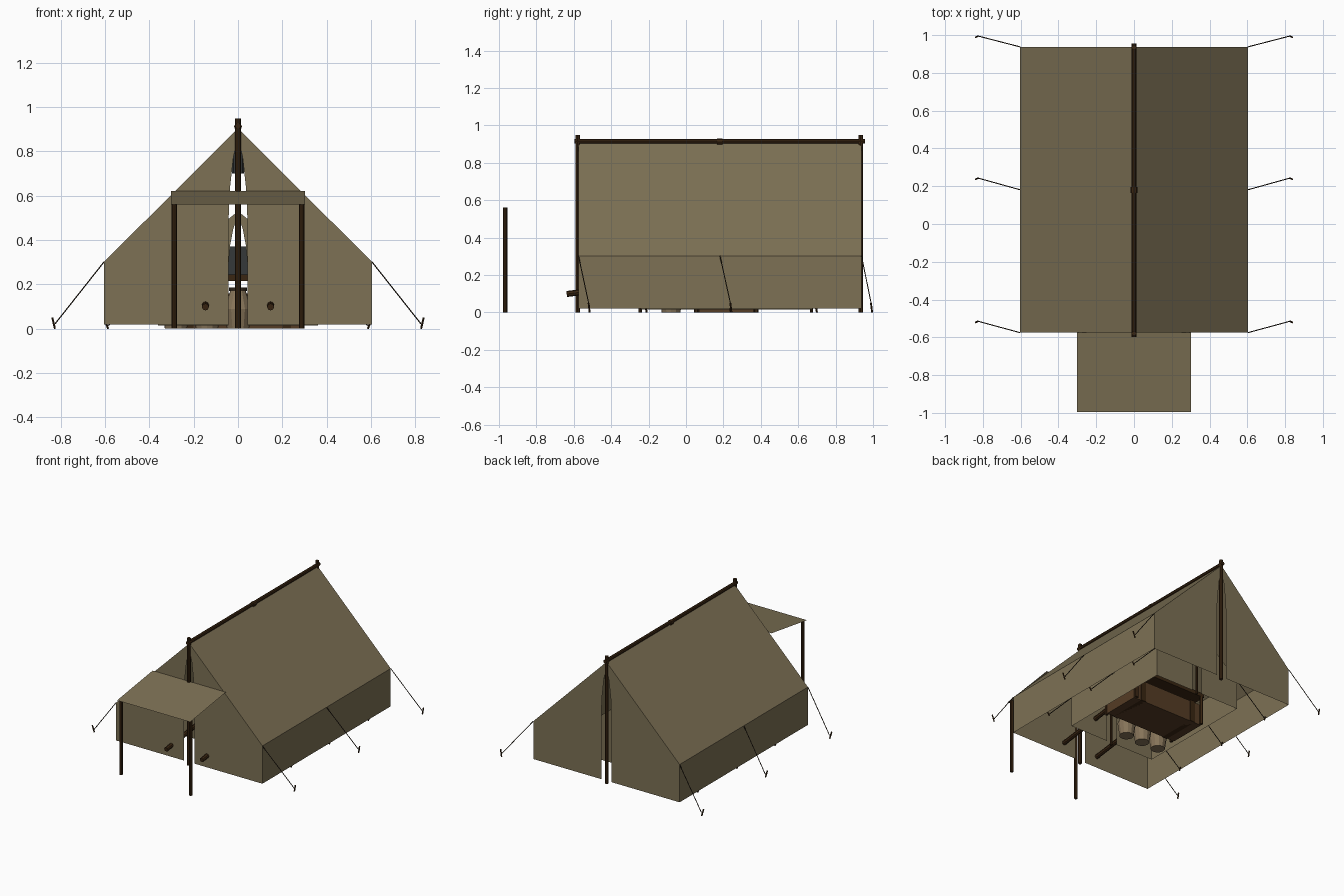
import bpy, bmesh, math
from mathutils import Vector

if "Cube" in bpy.data.objects:
    bpy.data.objects.remove(bpy.data.objects["Cube"])


def material(name, color):
    m = bpy.data.materials.new(name)
    m.diffuse_color = (*color, 1)
    m.use_nodes = True
    m.node_tree.nodes["Principled BSDF"].inputs["Base Color"].default_value = m.diffuse_color
    return m


CANVAS = material("olive canvas", (0.205, 0.165, 0.09))
WOOD = material("dark wood", (0.042, 0.019, 0.006))
ROPE = material("dark rope", (0.03, 0.02, 0.011))
CRATE = material("brown crate", (0.09, 0.045, 0.018))
SLATE = material("slate metal", (0.035, 0.04, 0.042))
SACK = material("tan sack", (0.24, 0.175, 0.1))


def mesh(name, verts, faces, mat):
    me = bpy.data.meshes.new(name)
    me.from_pydata(verts, [], faces)
    me.materials.append(mat)
    ob = bpy.data.objects.new(name, me)
    bpy.context.collection.objects.link(ob)
    return ob


def rod(name, a, b, r, mat, sides=8, r2=None):
    """Straight cylinder or cone between two points."""
    a, b = Vector(a), Vector(b)
    bm = bmesh.new()
    bmesh.ops.create_cone(bm, cap_ends=True, segments=sides, radius1=r,
                          radius2=r if r2 is None else r2, depth=(b - a).length)
    me = bpy.data.meshes.new(name)
    bm.to_mesh(me)
    bm.free()
    me.materials.append(mat)
    ob = bpy.data.objects.new(name, me)
    ob.location = (a + b) / 2
    ob.rotation_mode = 'QUATERNION'
    ob.rotation_quaternion = (b - a).to_track_quat('Z', 'Y')
    bpy.context.collection.objects.link(ob)
    return ob


def box(name, lo, hi, mat):
    x, y, z = zip(lo, hi)
    v = [(x[i], y[j], z[k]) for i in (0, 1) for j in (0, 1) for k in (0, 1)]
    f = [(0, 1, 3, 2), (4, 6, 7, 5), (0, 4, 5, 1), (2, 3, 7, 6), (0, 2, 6, 4), (1, 5, 7, 3)]
    return mesh(name, v, f, mat)


def tent(tag, w, y0, y1, base, eave, ridge, gap, pole_r, peg_x, peg_ys, peg_h):
    # roof slopes and low side walls as one sheet
    prof = [(-w, base), (-w, eave), (0, ridge), (w, eave), (w, base)]
    v = [(x, y, z) for y in (y0, y1) for x, z in prof]
    mesh(tag + "_roof_and_walls", v, [(i, i + 1, i + 6, i + 5) for i in range(4)], CANVAS)
    # gable ends with a tapering door slit
    h = ridge - base
    for end, y in (("front", y0), ("back", y1)):
        for s, side in ((-1, "left"), (1, "right")):
            p = [(w, base), (w, eave), (0, ridge), (0, base + h * .96),
                 (gap * .5, base + h * .85), (gap * .85, base + h * .7),
                 (gap, base + h * .55), (gap, base)]
            mesh(f"{tag}_{end}_{side}_gable", [(s * a, y, b) for a, b in p],
                 [tuple(range(len(p)))], CANVAS)
        # upright pole
        yy = y - .004
        rod(f"{tag}_{end}_pole", (0, yy, 0), (0, yy, ridge + pole_r * 3.3), pole_r, WOOD)
    rod(tag + "_ridge_pole", (0, y0 - .022, ridge + .01), (0, y1 + .018, ridge + .01),
        pole_r, WOOD)
    # guy lines and leaning pegs
    for s in (-1, 1):
        for y, py in zip((y0, (y0 + y1) / 2, y1), peg_ys):
            rod(tag + "_guy_line", (s * w, y, eave), (s * (peg_x - .005), py, peg_h * .45),
                .0028, ROPE, 5)
            rod(tag + "_peg", (s * (peg_x - .004), py, 0), (s * (peg_x + .008), py - .006, peg_h),
                .005, WOOD, 6)


# outer tent and the smaller sleeping tent inside it
tent("outer", .604, -.575, .938, .02, .302, .905, .042, .013, .83, (-.515, .243, .995), .05)
tent("inner", .36, -.24, .675, .015, .24, .53, .042, .009, .59, (-.21, .24, .70), .03)

# awning sheet with its two posts
mesh("awning", [(-.302, -.995, .56), (.302, -.995, .56), (.302, -.575, .622), (-.302, -.575, .622)],
     [(0, 1, 2, 3)], CANVAS)
for s in (-1, 1):
    rod("awning_post", (s * .288, -.967, 0), (s * .288, -.967, .562), .012, WOOD)

# ridge tie and hanging lantern
rod("ridge_tie", (0, .165, .912), (0, .195, .912), .018, WOOD)
rod("lantern_cord", (0, .18, .9), (0, .18, .82), .003, ROPE, 5)
rod("lantern_cap", (0, .18, .79), (0, .18, .82), .034, SLATE, 8, .01)
rod("lantern_body", (0, .18, .70), (0, .18, .79), .028, SLATE)

# carrying rails poking through the front wall
for s in (-1, 1):
    rod("carry_rail", (s * .147, -.638, .098), (s * .147, -.10, .17), .016, WOOD)

# low chest, table and metal trunk
box("low_chest", (-.30, .07, 0), (.30, .36, .16), CRATE)
for x in (-.22, .22):
    box("chest_strap", (x - .02, .064, 0), (x + .02, .366, .166), WOOD)
box("table_top", (-.31, .05, .215), (.31, .38, .245), WOOD)
for x in (-.29, .29):
    for y in (.055, .375):
        rod("table_leg", (x, y, 0), (x, y, .215), .012, WOOD, 6)
box("metal_trunk", (-.2, .09, .245), (.2, .34, .37), SLATE)

# row of three stuffed sacks
for x in (-.28, -.14, 0):
    rod("sack_bottom", (x, -.08, 0), (x, -.08, .09), .05, SACK, 12, .063)
    rod("sack_top", (x, -.08, .09), (x, -.08, .17), .063, SACK, 12, .035)
    rod("sack_tie", (x, -.08, .17), (x, -.08, .185), .04, ROPE, 12)
